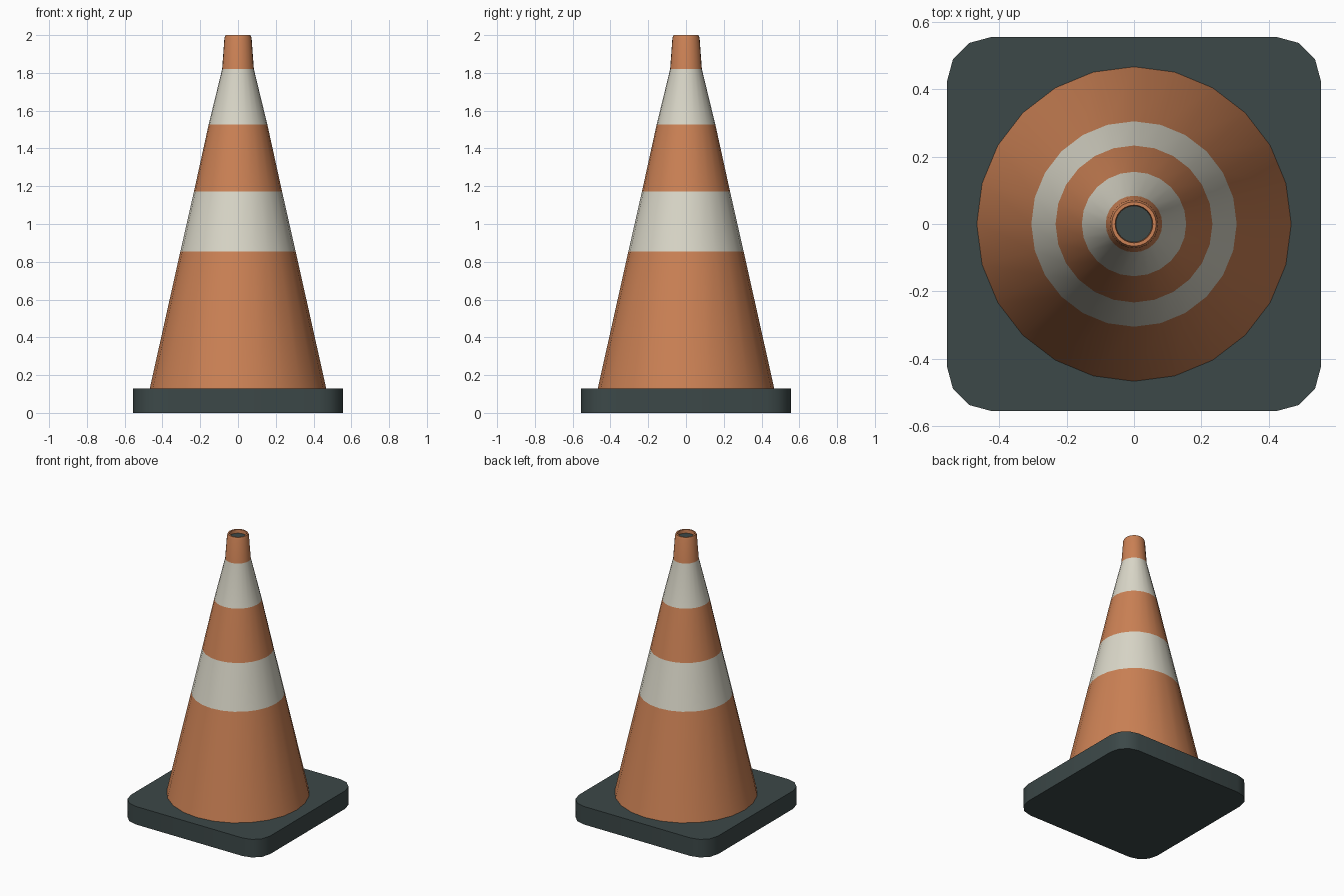
import bpy, bmesh
from math import sin, cos, pi

cube = bpy.data.objects.get("Cube")
if cube:
    bpy.data.objects.remove(cube, do_unlink=True)


def material(name, rgb):
    m = bpy.data.materials.new(name)
    m.use_nodes = True
    m.diffuse_color = (*rgb, 1)
    m.node_tree.nodes["Principled BSDF"].inputs["Base Color"].default_value = (*rgb, 1)
    return m


orange = material("orange plastic", (0.60, 0.22, 0.09))
white = material("off white band", (0.70, 0.68, 0.58))
dark = material("dark rubber", (0.045, 0.065, 0.065))


def finish(name, bm, mats):
    mesh = bpy.data.meshes.new(name)
    bm.to_mesh(mesh)
    bm.free()
    for m in mats:
        mesh.materials.append(m)
    ob = bpy.data.objects.new(name, mesh)
    bpy.context.collection.objects.link(ob)
    bpy.ops.object.select_all(action='DESELECT')
    ob.select_set(True)
    bpy.context.view_layer.objects.active = ob
    bpy.ops.object.shade_smooth_by_angle(angle=0.6)
    return ob


def lathe(name, profile, bands, mats, sides=24):
    """Revolve (radius, z) points; bands gives the material of each ring."""
    bm = bmesh.new()
    rings = [[bm.verts.new((r * cos(2 * pi * i / sides), r * sin(2 * pi * i / sides), z))
              for i in range(sides)] for r, z in profile]
    for low, high, band in zip(rings, rings[1:], bands):
        for i in range(sides):
            j = (i + 1) % sides
            bm.faces.new((low[i], low[j], high[j], high[i])).material_index = band
    return bm, rings


# Square base with rounded corners
half, radius, height, steps = 0.555, 0.13, 0.13, 3
bm = bmesh.new()
outline = []
for corner in range(4):
    a0 = corner * pi / 2
    sx, sy = ((1, 1), (-1, 1), (-1, -1), (1, -1))[corner]
    for k in range(steps + 1):
        a = a0 + k * pi / 2 / steps
        outline.append(bm.verts.new((sx * (half - radius) + radius * cos(a),
                                     sy * (half - radius) + radius * sin(a), 0)))
bottom = bm.faces.new(outline)
top = bmesh.ops.extrude_face_region(bm, geom=[bottom], use_keep_orig=True)
bmesh.ops.translate(bm, vec=(0, 0, height),
                    verts=[v for v in top["geom"] if isinstance(v, bmesh.types.BMVert)])
bmesh.ops.recalc_face_normals(bm, faces=bm.faces)
finish("base", bm, [dark])

# Cone body with two pale bands, a collar, a rounded lip and a recessed dark hole
profile = [(0.467, 0.13), (0.305, 0.855), (0.233, 1.173), (0.155, 1.528), (0.084, 1.82),
           (0.072, 1.985), (0.066, 2.0), (0.056, 2.0), (0.054, 1.975)]
bands = [0, 1, 0, 1, 0, 0, 0, 0]
bm, rings = lathe("cone", profile, bands, None)
bm.faces.new(rings[-1]).material_index = 2
finish("cone", bm, [orange, white, dark])
